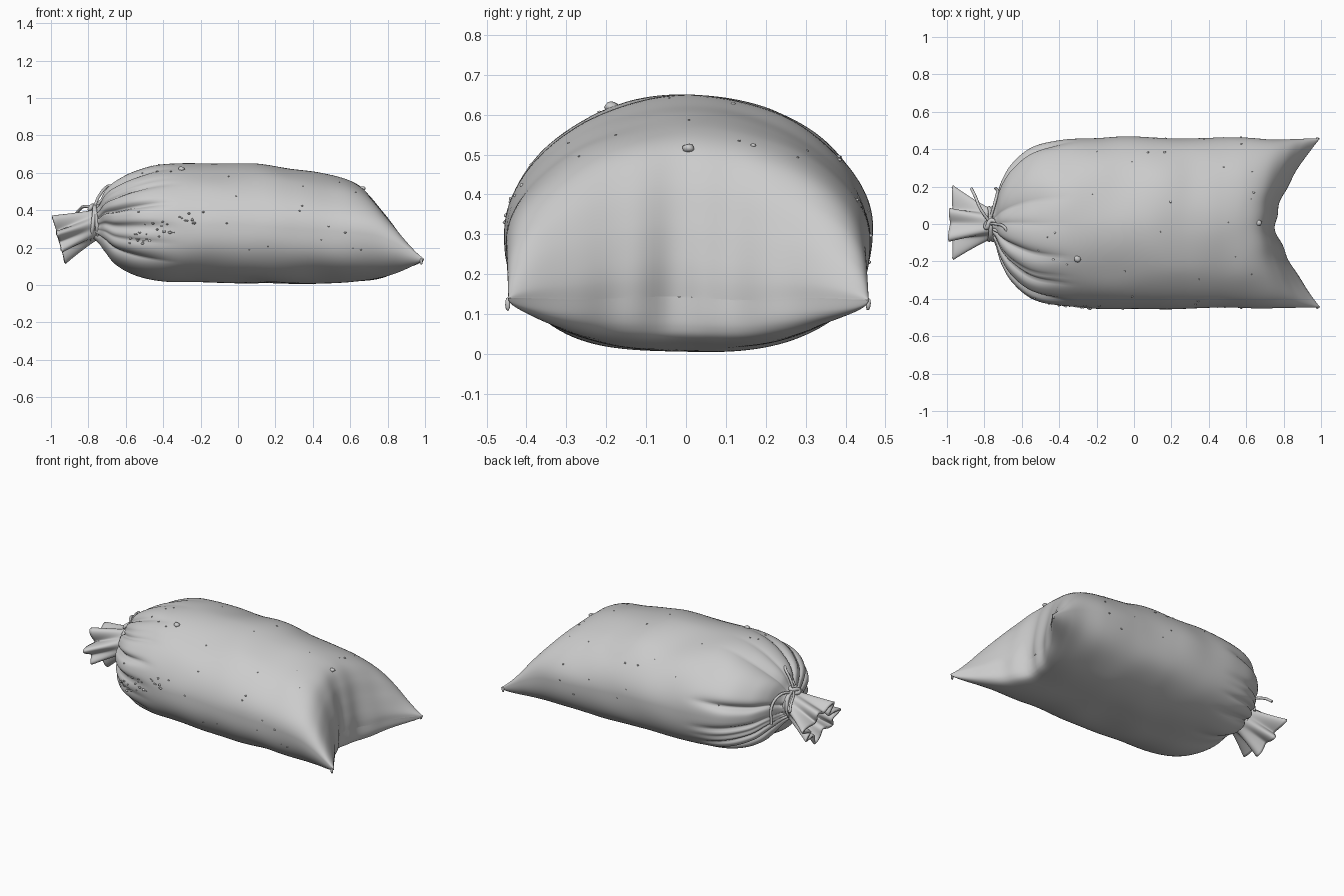
import bpy, bmesh, random
from math import sin, cos, pi, exp
from mathutils import Vector, noise

random.seed(4)
if "Cube" in bpy.data.objects:
    bpy.data.objects.remove(bpy.data.objects["Cube"], do_unlink=True)

GREY = (0.6, 0.6, 0.6, 1)
cloth = bpy.data.materials.new("plain_grey")
cloth.use_nodes = True
cloth.diffuse_color = GREY
cloth.node_tree.nodes["Principled BSDF"].inputs["Base Color"].default_value = GREY

# Sack sections: mid x, extra x at the sides, half width, bottom, top
SECTIONS = [
    (-.78, 0, .07, .25, .41), (-.745, 0, .11, .22, .44), (-.71, 0, .22, .17, .51),
    (-.65, 0, .32, .1, .565), (-.54, 0, .41, .045, .62), (-.38, 0, .445, .018, .652),
    (-.1, 0, .46, .015, .645), (.13, 0, .458, .01, .645), (.3, 0, .457, .005, .618),
    (.45, .02, .455, .01, .592), (.58, .04, .455, .014, .565), (.665, .08, .45, .02, .515),
    (.712, .13, .45, .028, .43), (.735, .18, .45, .042, .33), (.745, .22, .45, .065, .245),
    (.747, .245, .45, .095, .188), (.745, .253, .45, .14, .14)]
LAST = len(SECTIONS) - 1


def section(u):
    """Smooth blend between neighbouring sections."""
    i = min(int(u), LAST - 1)
    f = u - i
    a, b, c, d = (SECTIONS[min(max(i + k, 0), LAST)] for k in (-1, 0, 1, 2))
    return [q + f / 2 * (r - p + f * (2*p - 5*q + 4*r - s + f * (3*(q - r) + s - p)))
            for p, q, r, s in zip(a, b, c, d)]


def power(v, e):
    return (1 if v >= 0 else -1) * abs(v) ** e


def sack_point(u, t):
    x, ear, half, low, high = section(u)
    mid = low + (high - low) * .48
    e = 1.03 if sin(t) >= 0 else .78
    yn = power(cos(t), e)
    zn = power(sin(t), e)
    # Gathered pleats fade away from the neck
    fade = min(max((-.3 - x) / .45, 0), 1) ** 1.5
    w = t + .3 * sin(2 * t + 1)
    groove = (1 - abs(sin(5.5 * w))) ** 2 + .5 * (1 - abs(sin(4 * w + 1))) ** 3
    k = 1 - .2 * fade * groove
    y = half * yn * k
    z = mid + zn * k * (high - mid if zn >= 0 else mid - low)
    # Slack folds in the hollow between the two corners
    slack = max(u - LAST + 6, 0) / 6
    x += ear * abs(yn) ** 1.45 + slack * .01 * sin(38 * y) * exp(-(y / .2) ** 2)
    p = Vector((x, y + .005, z))
    p += noise.noise_vector(p * 4) * .01 * (1 - fade)
    p.z = max(p.z, 0)
    return p


def finish(bm, name):
    bmesh.ops.recalc_face_normals(bm, faces=bm.faces)
    me = bpy.data.meshes.new(name)
    bm.to_mesh(me)
    bm.free()
    ob = bpy.data.objects.new(name, me)
    bpy.context.collection.objects.link(ob)
    me.materials.append(cloth)
    for f in me.polygons:
        f.use_smooth = True
    return ob


def loft(name, point, us, sides):
    bm = bmesh.new()
    rings = [[bm.verts.new(point(u, 2 * pi * j / sides)) for j in range(sides)] for u in us]
    for a, b in zip(rings, rings[1:]):
        for j in range(sides):
            k = (j + 1) % sides
            bm.faces.new((a[j], a[k], b[k], b[j]))
    bmesh.ops.remove_doubles(bm, verts=bm.verts, dist=.0003)
    return finish(bm, name)


loft("sack_body", sack_point, [i / 8 for i in range(LAST * 8 + 1)], 192)


# Flared, folded cloth beyond the tie
def tail_point(u, t):
    fold = 1 + u * (.26 * sin(7 * t) + .14 * sin(4 * t + 1))
    y = (.07 + .082 * u) * cos(t) * fold
    z = (.08 + .02 * u) * sin(t) * fold
    return Vector((-.74 - .22 * u - .28 * u * z, y, .33 - .08 * u + z))


tail = loft("gathered_tail", tail_point, [i / 16 for i in range(17)], 144)
mod = tail.modifiers.new("cloth_thickness", "SOLIDIFY")
mod.thickness = .014


# Tie cord
def cord(name, points, radius=.008, closed=False):
    cu = bpy.data.curves.new(name, "CURVE")
    cu.dimensions = "3D"
    cu.bevel_depth = radius
    cu.bevel_resolution = 3
    cu.use_fill_caps = True
    sp = cu.splines.new("BEZIER")
    sp.bezier_points.add(len(points) - 1)
    for bp, p in zip(sp.bezier_points, points):
        bp.co = p
        bp.handle_left_type = bp.handle_right_type = "AUTO"
    sp.use_cyclic_u = closed
    cu.materials.append(cloth)
    bpy.context.collection.objects.link(bpy.data.objects.new(name, cu))


for n, (x, lean) in enumerate([(-.775, .01), (-.755, -.012)]):
    turns = [2 * pi * i / 12 for i in range(12)]
    cord(f"neck_cord_{n}", [(x + lean * sin(t), .085 * cos(t), .33 + .088 * sin(t))
                            for t in turns], .011, True)
cord("cord_knot", [(-.79, -.02, .41), (-.76, .02, .425), (-.745, -.01, .42), (-.78, .01, .405)], .012, True)
cord("cord_loop", [(-.77, 0, .41), (-.74, 0, .48), (-.69, -.02, .53), (-.68, -.05, .515), (-.75, -.03, .43)])
cord("cord_end_tail", [(-.77, .01, .41), (-.82, .08, .42), (-.85, .15, .4), (-.87, .19, .37)])
cord("cord_end_back", [(-.77, .02, .41), (-.745, .11, .42), (-.73, .17, .37), (-.74, .19, .26)])


# Grit stuck to the cloth
def crumb(bm, p, r, stretch=(1, 1, .7)):
    ico = bmesh.ops.create_icosphere(bm, subdivisions=2, radius=r)
    for v in ico["verts"]:
        v.co += noise.noise_vector(v.co * 60 + p * 9) * r * .3
        v.co = v.co * Vector(stretch) + p


grit = bmesh.new()
for n in range(30):
    f = random.random()
    spot = sack_point(3.6 + 2.1 * f, pi + .3 - .45 * f + random.uniform(-.12, .12))
    crumb(grit, spot, random.uniform(.005, .01))
for n in range(45):
    crumb(grit, sack_point(random.uniform(4, 10.5), random.uniform(-.4, pi + .4)),
          random.uniform(.003, .007))
crumb(grit, sack_point(5.3, 2.02), .018)
crumb(grit, sack_point(11, pi / 2), .016)
finish(grit, "grit")

# Seam tufts on the two corners
tufts = bmesh.new()
for side in (-1, 1):
    crumb(tufts, Vector((.98, side * .452 + .005, .125)), .012, (.7, .5, 1.3))
finish(tufts, "corner_tufts")
